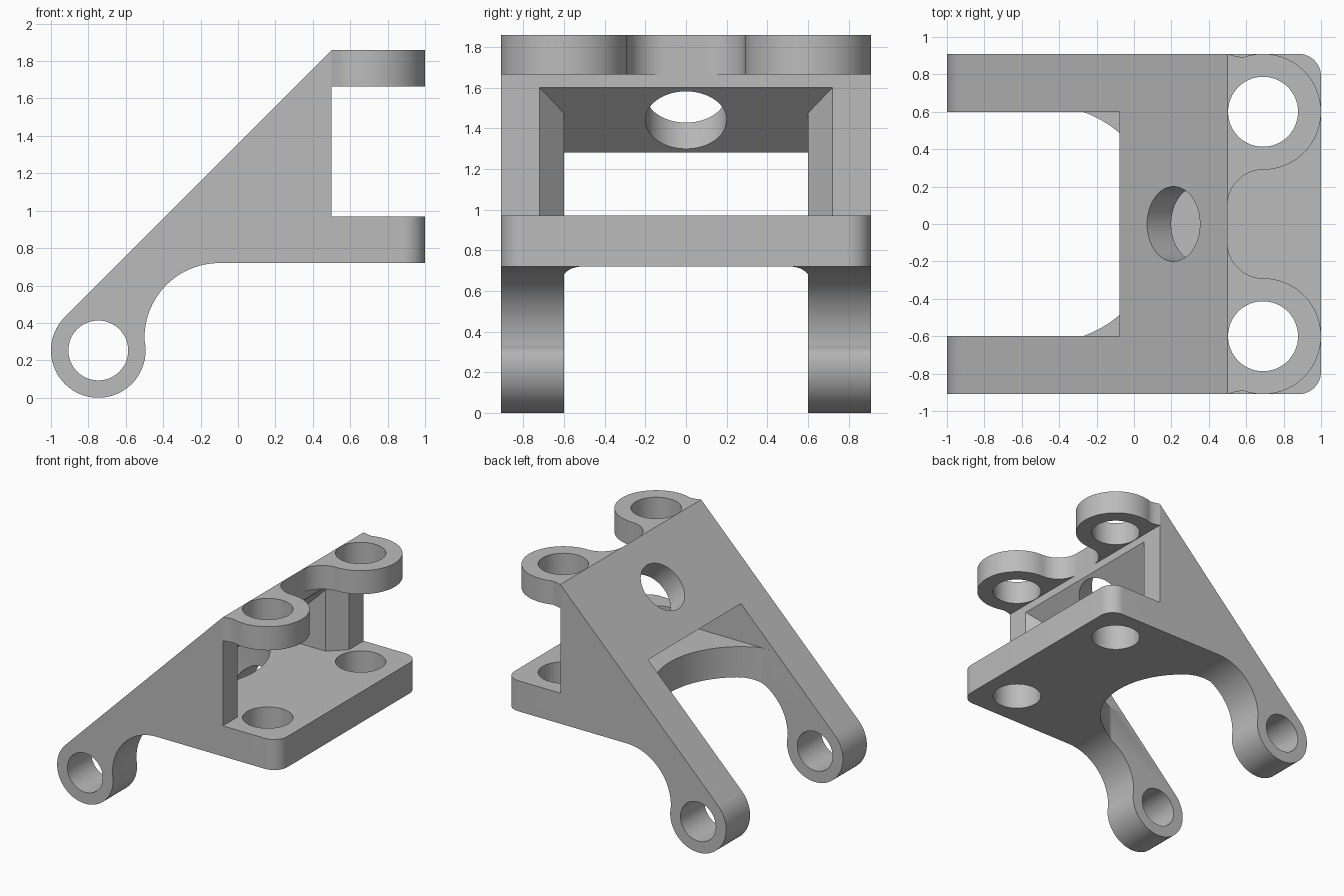
import bpy, bmesh
from math import sin, cos, radians, pi
from mathutils import Matrix, Vector

if "Cube" in bpy.data.objects:
    bpy.data.objects.remove(bpy.data.objects["Cube"], do_unlink=True)

GREY = (0.5, 0.5, 0.5, 1)
grey = bpy.data.materials.new("plain grey")
grey.use_nodes = True
grey.diffuse_color = GREY
grey.node_tree.nodes["Principled BSDF"].inputs["Base Color"].default_value = GREY

HALF = 0.91           # half width of the bracket
INNER = 0.6           # half gap between the arms
RING = (-0.747, 0.253)
LUG = (0.69, 0.6)


def arc(cx, cy, r, a0, a1, n=24):
    return [(cx + r * cos(radians(a0 + (a1 - a0) * i / n)),
             cy + r * sin(radians(a0 + (a1 - a0) * i / n))) for i in range(n + 1)]


def add_object(name, bm):
    bmesh.ops.recalc_face_normals(bm, faces=bm.faces)
    mesh = bpy.data.meshes.new(name)
    bm.to_mesh(mesh)
    bm.free()
    mesh.materials.append(grey)
    ob = bpy.data.objects.new(name, mesh)
    bpy.context.collection.objects.link(ob)
    return ob


def prism(low, high):
    """Closed solid between two matching loops of points."""
    bm = bmesh.new()
    a = [bm.verts.new(p) for p in low]
    b = [bm.verts.new(p) for p in high]
    bm.faces.new(a)
    bm.faces.new(b)
    for i in range(len(a)):
        j = (i + 1) % len(a)
        bm.faces.new((a[i], a[j], b[j], b[i]))
    return bm


def side_prism(pts, half):
    return prism([(x, -half, z) for x, z in pts], [(x, half, z) for x, z in pts])


def plan_prism(pts, z0, top):
    return prism([(x, y, z0) for x, y in pts], [(x, y, top(x)) for x, y in pts])


def cylinder(name, centre, axis, r, depth):
    bm = bmesh.new()
    turn = Vector((0, 0, 1)).rotation_difference(Vector(axis)).to_matrix().to_4x4()
    bmesh.ops.create_cone(bm, cap_ends=True, segments=64, radius1=r, radius2=r,
                          depth=depth, matrix=Matrix.Translation(centre) @ turn)
    return add_object(name, bm)


def cut(target, cutter):
    cutter.hide_render = True
    mod = target.modifiers.new("cut", "BOOLEAN")
    mod.operation = "DIFFERENCE"
    mod.solver = "EXACT"
    mod.object = cutter
    bpy.context.view_layer.objects.active = target
    bpy.ops.object.modifier_apply(modifier=mod.name)
    bpy.data.objects.remove(cutter, do_unlink=True)


def mirrored(pts):
    return pts + [(x, -y) for x, y in reversed(pts)]


# Bracket body: side profile with ring ends, sloping back and base plate
profile = (arc(*RING, 0.253, 135, 374, 56) + arc(-0.1, 0.32, 0.4, 180, 90, 28)
           + [(1, 0.72), (1, 0.97), (0.5, 0.97), (0.5, 1.858)])
bm = side_prism(profile, HALF)
corners = [e for e in bm.edges if all(v.co.x > 0.99 for v in e.verts)
           and abs(e.verts[0].co.z - e.verts[1].co.z) > 0.1]
bmesh.ops.bevel(bm, geom=corners, offset=0.12, segments=12, profile=0.5, affect="EDGES")
body = add_object("bracket_body", bm)

# Open space between the arms and under the sloping wall
cavity = [(-1.2, 0.97), (0.6, 0.97), (0.6, 1.7), (0.18, 1.28),
          (-0.08, 1.28), (-0.08, 2), (-1.2, 2)]
cut(body, add_object("cavity_cutter", side_prism(cavity, INNER)))

# Flared mouth of the cavity
mouth = mirrored([(0.3, 0.53), (0.6, 0.815)])
cut(body, add_object("mouth_cutter", plan_prism(mouth, 0.97, lambda x: x + 1.1)))

# Round notch in the base plate, running out between the arms
notch = mirrored([(-1.2, INNER)] + arc(-0.49, 0, 0.638, 70, 0, 28)[:-1] + [(0.148, 0.001)])
notch = [(x, max(-INNER, min(INNER, y))) for x, y in notch]
cut(body, add_object("notch_cutter", plan_prism(notch, -0.2, lambda x: 1.1)))

# Pin holes, wall hole and base plate holes
cut(body, cylinder("pin_cutter", (RING[0], 0, RING[1]), (0, 1, 0), 0.16, 3))
cut(body, cylinder("wall_cutter", (0.275, 0, 1.505), (1, 0, -1), 0.2, 0.5))
for s in (-1, 1):
    cut(body, cylinder("plate_cutter", (LUG[0], s * LUG[1], 0.845), (0, 0, 1), 0.187, 0.5))

# Upper lugs joined by a curved web
outline = mirrored([(0.5, HALF), (0.54, 0.898)] + arc(*LUG, 0.31, 110, -90, 48)
                   + arc(0.69, 0.1, 0.19, 90, 180, 20)[1:])
lugs = add_object("upper_lugs", plan_prism(outline, 1.665, lambda x: 1.858))
for s in (-1, 1):
    cut(lugs, cylinder("lug_cutter", (LUG[0], s * LUG[1], 1.76), (0, 0, 1), 0.187, 0.6))

# Smooth round walls, crisp edges
for ob in (body, lugs):
    bpy.ops.object.select_all(action="DESELECT")
    ob.select_set(True)
    bpy.context.view_layer.objects.active = ob
    bpy.ops.object.shade_smooth_by_angle(angle=pi / 6)
